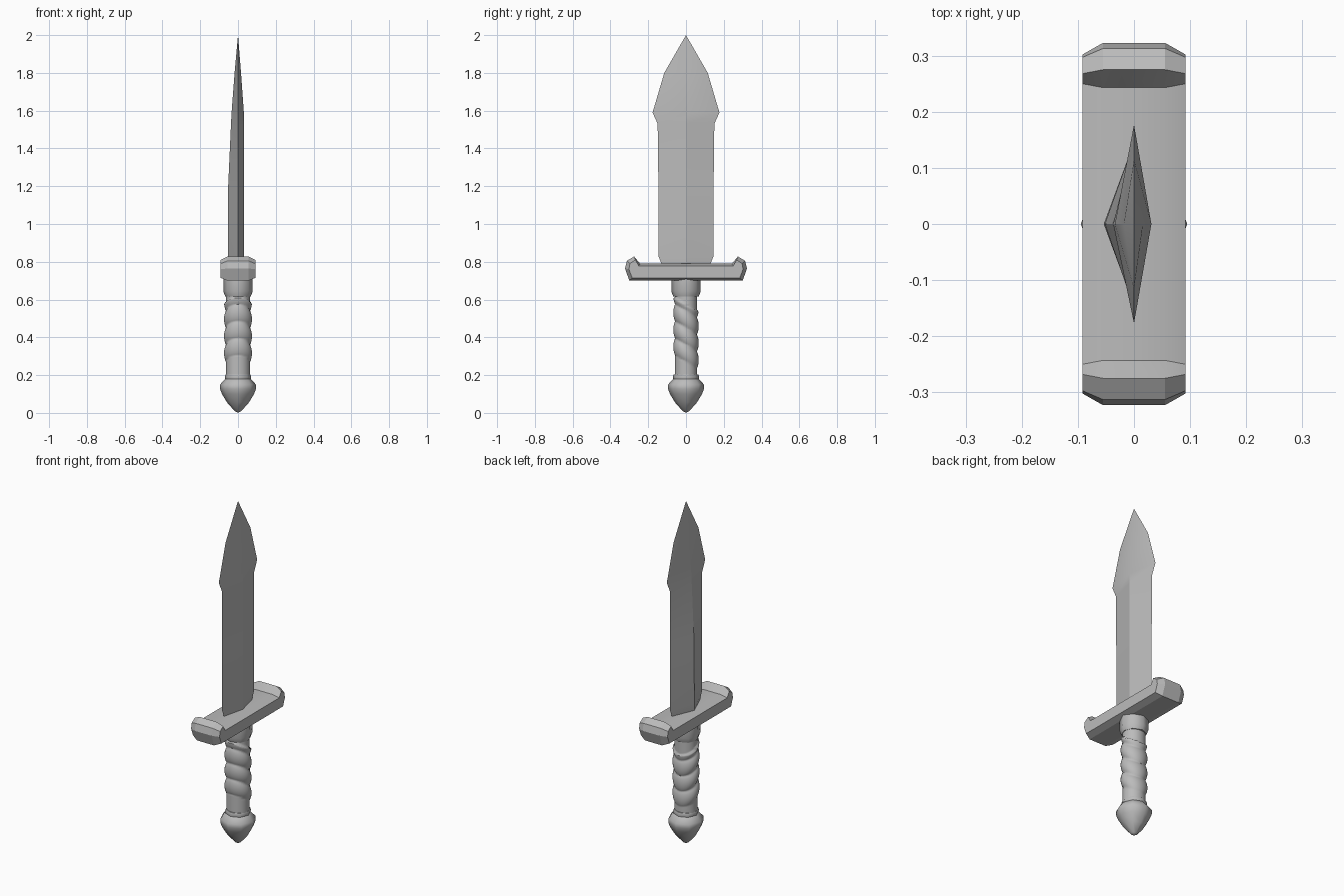
import bpy, bmesh
from math import sin, cos, pi, radians

cube = bpy.data.objects.get("Cube")
if cube:
    bpy.data.objects.remove(cube)

steel = bpy.data.materials.new("grey steel")
steel.use_nodes = True
GREY = (0.5, 0.5, 0.5, 1)
steel.diffuse_color = GREY
steel.node_tree.nodes["Principled BSDF"].inputs["Base Color"].default_value = GREY


def loft(name, rings, angle):
    """Skin a list of equal-length point rings and cap both ends."""
    bm = bmesh.new()
    loops = [[bm.verts.new(p) for p in ring] for ring in rings]
    n = len(loops[0])
    for a, b in zip(loops, loops[1:]):
        for i in range(n):
            j = (i + 1) % n
            bm.faces.new((a[i], a[j], b[j], b[i]))
    bm.faces.new(loops[0][::-1])
    bm.faces.new(loops[-1])
    bmesh.ops.remove_doubles(bm, verts=bm.verts, dist=0.0005)
    bmesh.ops.recalc_face_normals(bm, faces=bm.faces)
    mesh = bpy.data.meshes.new(name)
    bm.to_mesh(mesh)
    bm.free()
    mesh.materials.append(steel)
    obj = bpy.data.objects.new(name, mesh)
    bpy.context.collection.objects.link(obj)
    bpy.ops.object.select_all(action='DESELECT')
    obj.select_set(True)
    bpy.context.view_layer.objects.active = obj
    bpy.ops.object.shade_smooth_by_angle(angle=radians(angle))
    return obj


def turned(name, profile, sides=8):
    """Lathe a (radius, z) profile with a corner on each axis."""
    return loft(name, [[(r * cos(2 * pi * i / sides), r * sin(2 * pi * i / sides), z)
                        for i in range(sides)] for r, z in profile], 50)


# Blade: uneven diamond section (z, half width, left ridge, right ridge)
blade = [(0.77, 0.12, 0.054, 0.031), (0.79, 0.13, 0.054, 0.031),
         (0.83, 0.146, 0.054, 0.031), (1.2, 0.146, 0.052, 0.031),
         (1.53, 0.15, 0.037, 0.031), (1.59, 0.177, 0.034, 0.031),
         (1.8, 0.115, 0.018, 0.016), (2.0, 0.0, 0.0, 0.0)]
loft("blade", [[(-l, 0, z), (0, -w, z), (r, 0, z), (0, w, z)]
               for z, w, l, r in blade], 20)

# Crossguard: horned side profile, drawn in at both faces
half = [(0.30, 0.70), (0.323, 0.765), (0.313, 0.805), (0.275, 0.828), (0.243, 0.79)]
inner = [(0.285, 0.715), (0.302, 0.76), (0.297, 0.79), (0.268, 0.81), (0.25, 0.778)]


def guard_ring(x, side):
    return [(x, y, z) for y, z in side] + [(x, -y, z) for y, z in reversed(side)]


loft("crossguard", [guard_ring(-0.092, inner), guard_ring(-0.055, half),
                    guard_ring(0.055, half), guard_ring(0.092, inner)], 20)

# Collar below the guard
turned("collar", [(0.076, 0.71), (0.078, 0.645), (0.068, 0.617), (0.055, 0.615)])

# Grip: slanted wrapped bands mirrored left to right
rings = []
STEPS, SIDES = 80, 32
for k in range(STEPS + 1):
    z = 0.19 + 0.44 * k / STEPS
    ring = []
    for i in range(SIDES):
        a = 2 * pi * i / SIDES
        t = (z + 0.035 * sin(a) - 0.27) / 0.09
        bulge = abs(sin(pi * t)) ** 0.6 if 0 < t < 3.4 else 0.25
        ring.append(((0.059 + 0.015 * bulge) * cos(a), (0.056 + 0.011 * bulge) * sin(a), z))
    rings.append(ring)
loft("grip", rings, 60)

# Pommel: stepped rings over a pointed end
turned("pommel_ring", [(0.055, 0.205), (0.066, 0.203), (0.07, 0.19), (0.066, 0.175)])
turned("pommel", [(0.062, 0.185), (0.07, 0.178), (0.095, 0.15), (0.095, 0.127),
                  (0.085, 0.1), (0.058, 0.055), (0.018, 0.01), (0.0, 0.0)])
